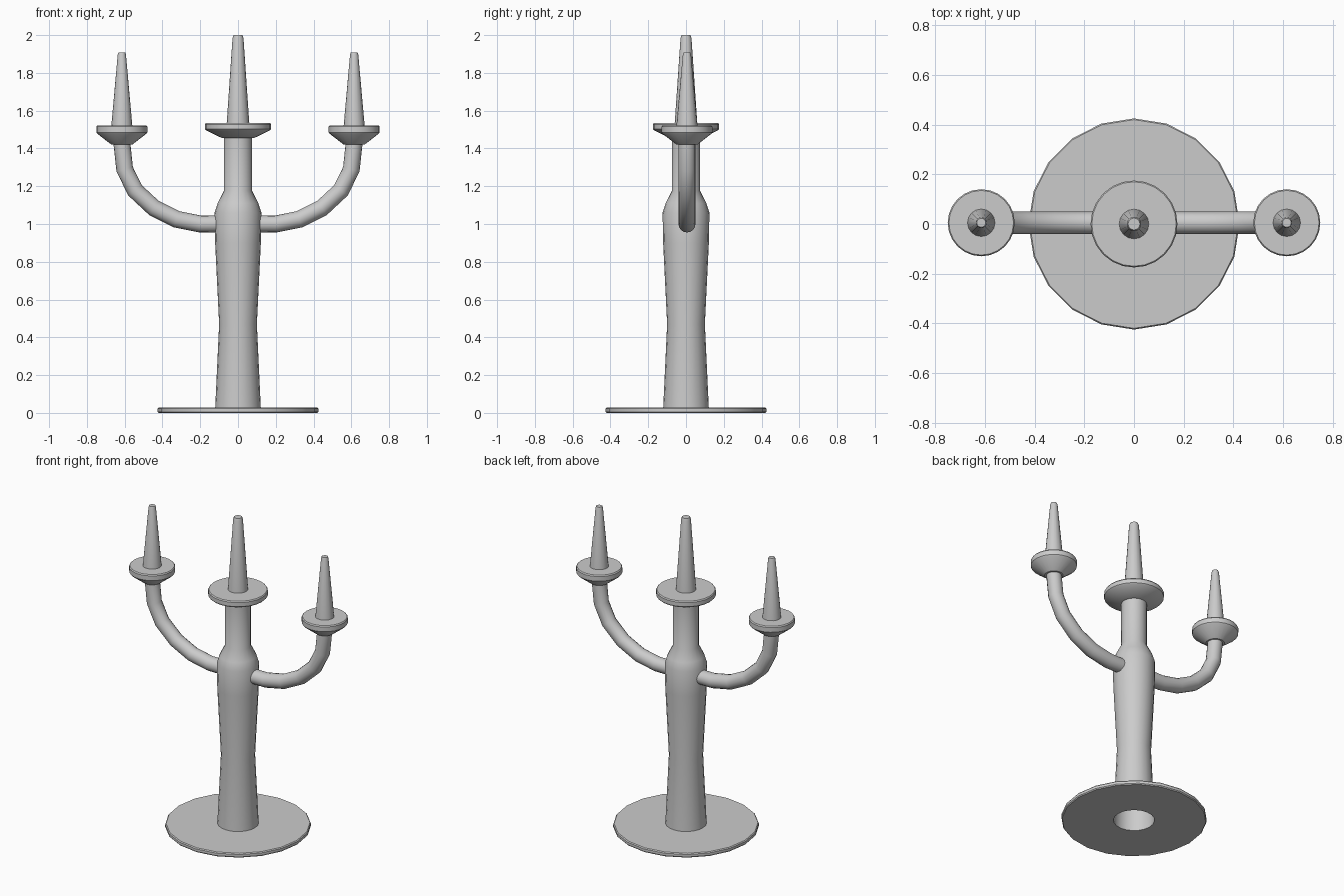
import bpy, bmesh, math
from mathutils import Vector

if "Cube" in bpy.data.objects:
    bpy.data.objects.remove(bpy.data.objects["Cube"])


def make_object(name, rings, cap_start=False, cap_end=False, loop=False, mirror=False):
    """Skin a list of vertex rings into one smooth-shaded object."""
    bm = bmesh.new()
    vr = [[bm.verts.new(p) for p in ring] for ring in rings]
    n = len(vr[0])
    pairs = list(zip(vr, vr[1:])) + ([(vr[-1], vr[0])] if loop else [])
    for a, b in pairs:
        for i in range(n):
            j = (i + 1) % n
            bm.faces.new((a[i], a[j], b[j], b[i]))
    if cap_start:
        bm.faces.new(vr[0][::-1])
    if cap_end:
        bm.faces.new(vr[-1])
    bmesh.ops.recalc_face_normals(bm, faces=bm.faces)
    me = bpy.data.meshes.new(name)
    bm.to_mesh(me)
    bm.free()
    ob = bpy.data.objects.new(name, me)
    bpy.context.collection.objects.link(ob)
    bpy.ops.object.select_all(action='DESELECT')
    ob.select_set(True)
    bpy.context.view_layer.objects.active = ob
    bpy.ops.object.shade_smooth_by_angle(angle=math.radians(35))
    if mirror:
        ob.modifiers.new("mirror", 'MIRROR').use_axis[0] = True
    return ob


def lathe(name, profile, sides, x=0, y=0, **kw):
    """Revolve (radius, z) points about a vertical axis."""
    rings = [[(x + r * math.cos(2 * math.pi * i / sides),
               y + r * math.sin(2 * math.pi * i / sides), z)
              for i in range(sides)] for r, z in profile]
    return make_object(name, rings, **kw)


def tube(name, path, radius, sides, y, **kw):
    """Sweep a circle along (x, z) points."""
    pts = [Vector((x, y, z)) for x, z in path]
    side = Vector((0, 1, 0))
    rings = []
    for k, p in enumerate(pts):
        d = (pts[min(k + 1, len(pts) - 1)] - pts[max(k - 1, 0)]).normalized()
        if k == len(pts) - 1:
            d = Vector((0, 0, 1))
        if k == 0:
            d = Vector((1, 0, 0))
        up = d.cross(side)
        rings.append([p + radius * (math.cos(t) * side + math.sin(t) * up)
                      for t in (2 * math.pi * i / sides for i in range(sides))])
    return make_object(name, rings, **kw)


# Foot plate with an open centre
lathe("base", [(0.12, 0), (0.42, 0), (0.425, 0.006), (0.425, 0.022),
               (0.42, 0.028), (0.12, 0.028)], 20, loop=True)

# Hollow stem, open at the bottom
lathe("stem", [(0.121, 0.02), (0.1, 0.47), (0.121, 0.9), (0.124, 1.06),
               (0.108, 1.11), (0.075, 1.175), (0.075, 1.46)], 20)

# Centre dish and candle
lathe("centre_dish", [(0.07, 1.455), (0.085, 1.455), (0.168, 1.495), (0.175, 1.502),
                      (0.175, 1.528), (0.17, 1.535)], 24, cap_start=True, cap_end=True)
lathe("centre_candle", [(0.06, 1.53), (0.029, 1.985), (0.024, 2.0)], 16, cap_end=True)

# Curved side arms, dishes and candles, mirrored left to right
AX, AY = 0.615, 0.005
tube("arms", [(0.09, 1.0), (0.2, 1.0), (0.325, 1.025), (0.445, 1.085), (0.545, 1.178),
              (0.6, 1.29), (AX, 1.43)], 0.045, 16, AY, mirror=True)
lathe("side_dishes", [(0.045, 1.42), (0.055, 1.42), (0.13, 1.478), (0.135, 1.485),
                      (0.135, 1.515), (0.13, 1.522)], 24, AX, AY,
      cap_start=True, cap_end=True, mirror=True)
lathe("side_candles", [(0.056, 1.515), (0.022, 1.895), (0.018, 1.907)], 16, AX, AY,
      cap_end=True, mirror=True)
